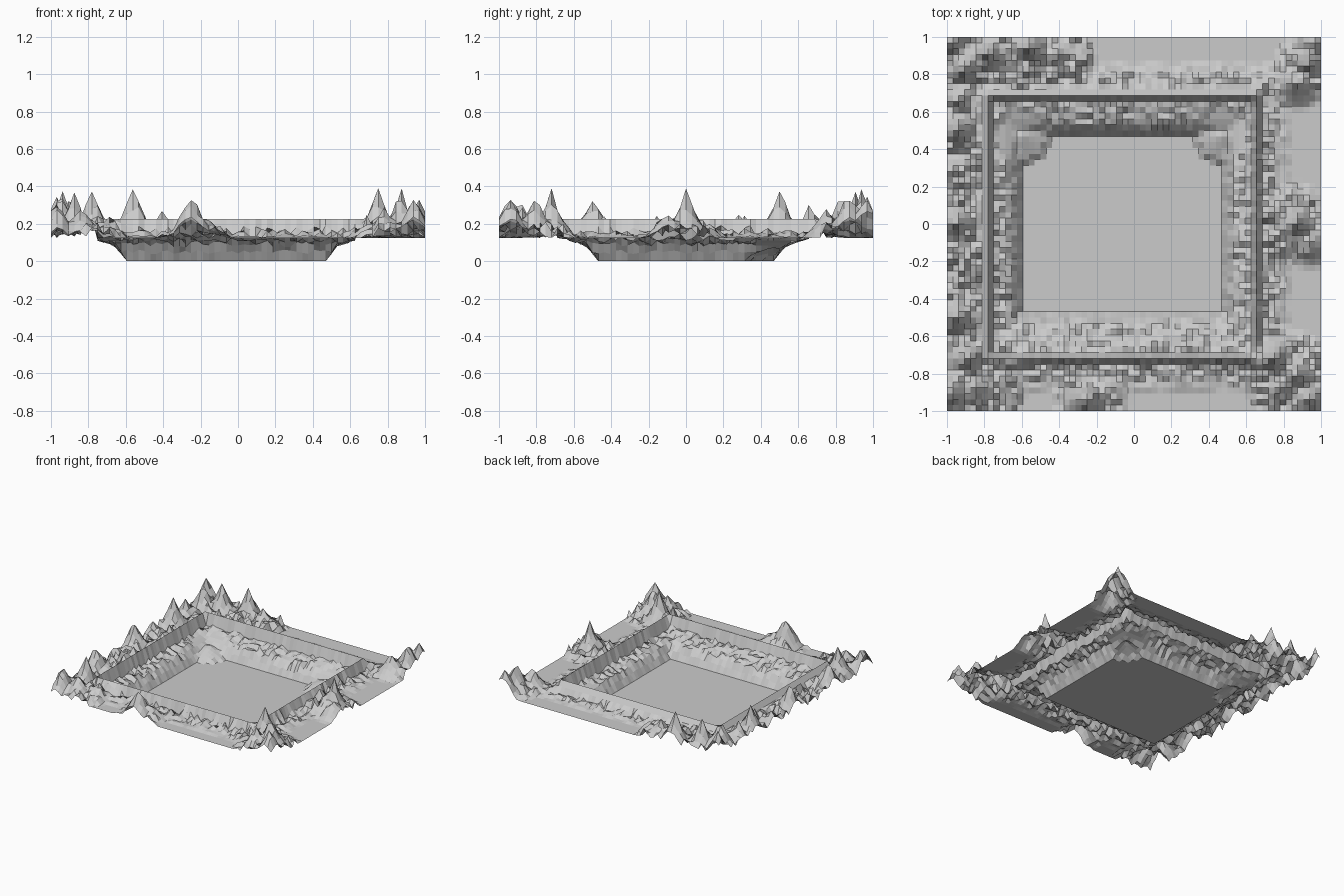
import bpy, bmesh, math, random

if "Cube" in bpy.data.objects:
    bpy.data.objects.remove(bpy.data.objects["Cube"])

random.seed(7)
N = 64                                   # cells per side
STEP = 2 / N
GROUND, RIM = 0.125, 0.225
FLOOR = (13, 47, 17, 47)                 # x0, x1, y0, y1 as grid indices
WALL = (7, 53, 9, 54)
SLOPE = [0, 0.05, 0.085, 0.1, 0.11, 0.12, 0.13, 0.135, 0.14]

# individual spikes: x, y, height above ground
PEAKS = [(-0.97, 0.97, 0.24), (-0.9, 0.84, 0.25), (-0.78, 0.9, 0.25), (-0.56, 0.94, 0.26),
         (-0.4, 0.9, 0.15), (-0.94, 0.66, 0.17), (-0.94, 0.5, 0.26), (-0.97, 0.28, 0.12),
         (-0.94, 0.0, 0.25), (-0.94, -0.5, 0.24), (-0.88, -0.72, 0.24), (-0.97, -0.9, 0.22),
         (-0.84, -0.88, 0.18), (-0.7, -0.84, 0.1), (-0.25, -0.94, 0.25), (-0.16, -0.9, 0.1),
         (0.75, -0.72, 0.26), (0.87, -0.81, 0.24), (0.94, -0.94, 0.23), (0.78, -0.88, 0.17),
         (0.87, 0.0, 0.26), (0.94, -0.1, 0.14), (0.78, 0.06, 0.1),
         (0.94, 0.87, 0.25), (0.87, 0.75, 0.18), (0.97, 0.97, 0.24)]
# rough patches: x, y, radius x, radius y
PATCHES = [(-0.85, 0.85, 0.35, 0.35), (-0.45, 0.92, 0.25, 0.2), (-0.94, 0, 0.14, 1.0),
           (-0.88, -0.85, 0.3, 0.28), (-0.23, -0.95, 0.2, 0.15), (0.85, -0.83, 0.25, 0.25),
           (0.88, 0, 0.22, 0.22), (0.93, 0.83, 0.17, 0.2)]


def outside(i, j, box):
    """Signed ring distance in cells from a rectangle."""
    x0, x1, y0, y1 = box
    return max(x0 - i, i - x1, y0 - j, j - y1)


def basin_height(i, j, x, y):
    d = outside(i, j, FLOOR)
    # smooth filled corners at the back of the basin
    corner = min(math.hypot(x - cx, y - 0.47) for cx in (-0.6, 0.47))
    if corner < 0.14:
        return max(SLOPE[max(d, 0)], 0.075 * (1 - corner / 0.17) + 0.01)
    if d <= 0:
        return 0
    z = SLOPE[min(d, 8)]
    if d == 1:
        return z + random.uniform(-0.012, 0.012)
    return z + random.uniform(-0.012, 0.028)


def outer_height(i, j, x, y):
    d = outside(i, j, WALL)
    if d == 1 and (i < WALL[0] or j > WALL[3]):
        return 0.185
    z = GROUND
    if d <= 5:                           # rubble bank at the foot of the wall
        fade = 1 - d / 6
        z += 0.03 * fade + random.uniform(-0.03, 0.05) * fade
    rough = max(1 - ((x - a) / rx) ** 2 - ((y - b) / ry) ** 2 for a, b, rx, ry in PATCHES)
    if rough > 0:
        z += random.uniform(-0.01, 0.09) * min(1, rough * 2)
    for px, py, h in PEAKS:
        t = 1 - math.hypot(x - px, y - py) / 0.14
        if t > 0:
            z = max(z, GROUND + h * t ** 1.4 * random.uniform(0.8, 1.08))
    return min(max(z, GROUND), 0.39)


def height(i, j):
    x, y = -1 + i * STEP, -1 + j * STEP
    d = outside(i, j, WALL)
    if d == 0:
        return RIM
    return basin_height(i, j, x, y) if d < 0 else outer_height(i, j, x, y)


# Terrain sheet: sunken basin, raised rim and spiky surroundings
bm = bmesh.new()
bmesh.ops.create_grid(bm, x_segments=N, y_segments=N, size=1)
for v in bm.verts:
    v.co.z = height(round((v.co.x + 1) / STEP), round((v.co.y + 1) / STEP))
mesh = bpy.data.meshes.new("basin_terrain")
bm.to_mesh(mesh)
bm.free()
terrain = bpy.data.objects.new("basin_terrain", mesh)
bpy.context.collection.objects.link(terrain)
